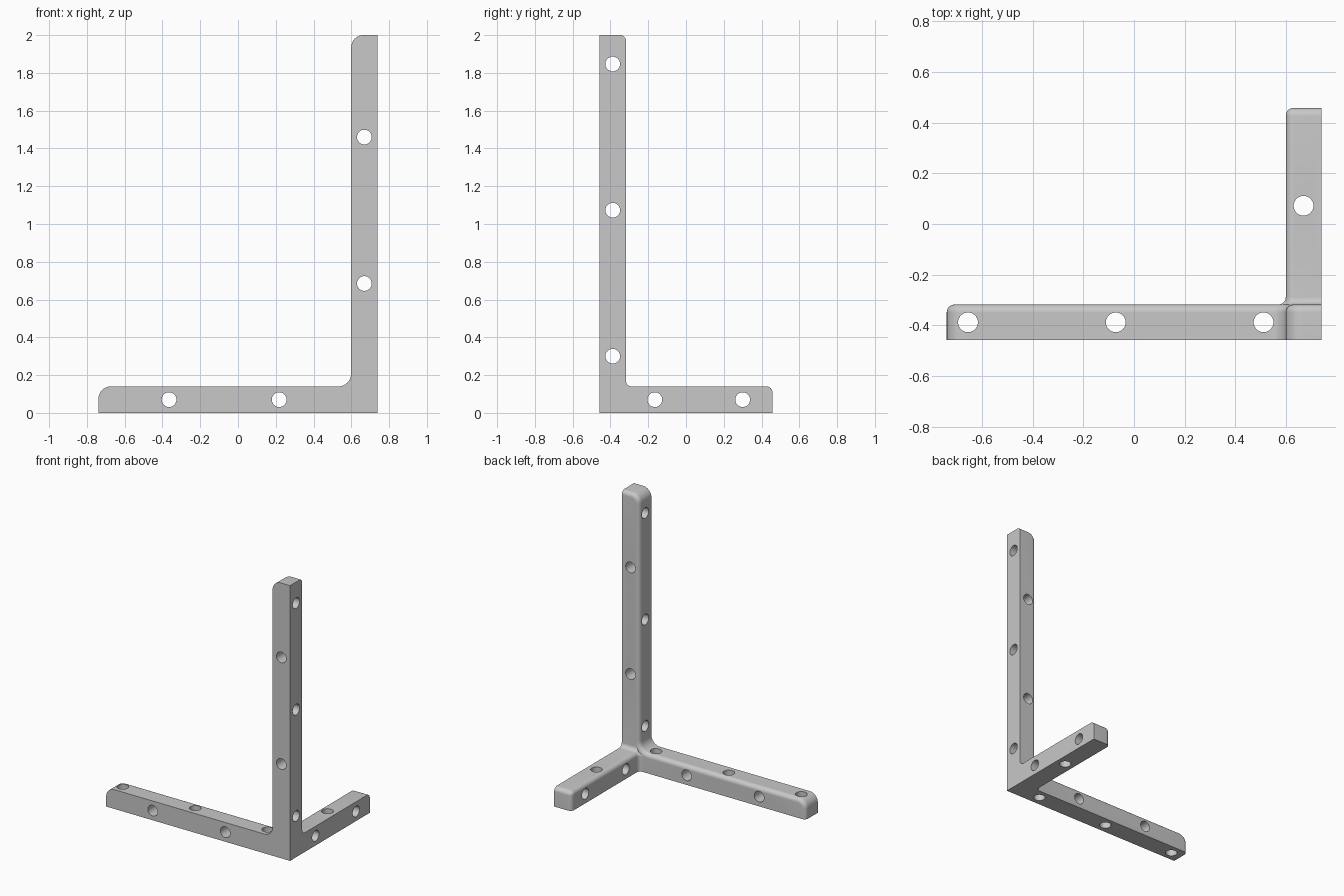
import bpy, bmesh, math
from mathutils import Vector

cube = bpy.data.objects.get("Cube")
if cube:
    bpy.data.objects.remove(cube)

T = 0.14                   # bar thickness
R = 0.03                   # rounding of the inner edges
X, Y, H = 0.739, 0.458, 2.0
STEPS = 8

metal = bpy.data.materials.new("plain_grey")
metal.use_nodes = True
grey = (0.58, 0.58, 0.58, 1)
metal.diffuse_color = grey
metal.node_tree.nodes["Principled BSDF"].inputs["Base Color"].default_value = grey


def arc(cx, cy, r, start, end):
    angles = [math.radians(start + (end - start) * i / STEPS) for i in range(STEPS + 1)]
    return [(cx + r * math.cos(a), cy + r * math.sin(a)) for a in angles]


def outline(u, v, end_u, end_v, fillet, d):
    """L profile with its inner side pulled in by d; end radius 0 means a plain cut."""
    t = T - d
    pts = [(0, 0)]
    if end_u:
        r = max(end_u - d, 0.002)
        pts += [(u - d, 0)] + arc(u - d - r, t - r, r, 0, 90)
    else:
        pts += [(u, 0), (u, t)]
    pts += arc(T + fillet, T + fillet, fillet + d, 270, 180)
    if end_v:
        r = max(end_v - d, 0.002)
        pts += arc(t - r, v - d - r, r, 0, 90) + [(0, v - d)]
    else:
        pts += [(t, v), (0, v)]
    return pts


def make_object(name, bm):
    mesh = bpy.data.meshes.new(name)
    bm.to_mesh(mesh)
    bm.free()
    mesh.materials.append(metal)
    obj = bpy.data.objects.new(name, mesh)
    bpy.context.collection.objects.link(obj)
    return obj


def angle_piece(name, place, *shape):
    """Loft the L profile through its depth, rounding the inner edge of the last layers."""
    bm = bmesh.new()
    layers = [(0, 0)]
    for i in range(STEPS + 1):
        a = math.pi / 2 * i / STEPS
        layers.append((T - R + R * math.sin(a), R * (1 - math.cos(a))))
    rings = [[bm.verts.new(place(u, v, w)) for u, v in outline(*shape, d)] for w, d in layers]
    for low, high in zip(rings, rings[1:]):
        for i in range(len(low)):
            j = (i + 1) % len(low)
            bm.faces.new((low[i], low[j], high[j], high[i]))
    bm.faces.new(rings[0])
    bm.faces.new(rings[-1])
    bmesh.ops.remove_doubles(bm, verts=bm.verts, dist=1e-5)
    bmesh.ops.recalc_face_normals(bm, faces=bm.faces)
    return make_object(name, bm)


def combine(target, other, operation):
    mod = target.modifiers.new(operation.lower(), 'BOOLEAN')
    mod.operation = operation
    mod.solver = 'EXACT'
    mod.object = other
    bpy.context.view_layer.objects.active = target
    bpy.ops.object.modifier_apply(modifier=mod.name)
    bpy.data.objects.remove(other)


# Long arm and upright, then the short arm, then the fillet between the two arms
stub = T + R
bracket = angle_piece("corner_bracket", lambda u, v, w: (X - u, w - Y, v),
                      2 * X, H, 0.065, 0.065, 0.068)
short_arm = angle_piece("short_arm", lambda u, v, w: (X - w, u - Y, v),
                        2 * Y, stub, 0.032, 0, R)
arm_fillet = angle_piece("arm_fillet", lambda u, v, w: (X - u, v - Y, w),
                         stub, stub, 0, 0, R)
combine(bracket, short_arm, 'UNION')
combine(bracket, arm_fillet, 'UNION')

# Screw holes, grouped by the direction they run in
cx, cy, cz = X - T / 2, T / 2 - Y, T / 2
holes = [((1, 0, 0), [(cx, cy, z) for z in (0.30, 1.073, 1.847)]
          + [(cx, y, cz) for y in (-0.165, 0.30)]),
         ((0, 1, 0), [(cx, cy, z) for z in (0.685, 1.46)]
          + [(x, cy, cz) for x in (-0.365, 0.218)]),
         ((0, 0, 1), [(x, cy, cz) for x in (-0.655, -0.072, 0.511)]
          + [(cx, 0.072, cz)])]
bm = bmesh.new()
for axis, centres in holes:
    turn = Vector((0, 0, 1)).rotation_difference(Vector(axis)).to_matrix().to_4x4()
    for centre in centres:
        turn.translation = centre
        bmesh.ops.create_cone(bm, cap_ends=True, segments=40, radius1=0.039,
                              radius2=0.039, depth=0.3, matrix=turn)
cutter = make_object("hole_cutter", bm)
cutter.hide_render = True
combine(bracket, cutter, 'DIFFERENCE')

# Smooth rounded edges, crisp outer edges
bpy.ops.object.select_all(action='DESELECT')
bracket.select_set(True)
bpy.context.view_layer.objects.active = bracket
bpy.ops.object.shade_smooth_by_angle(angle=math.radians(30))
